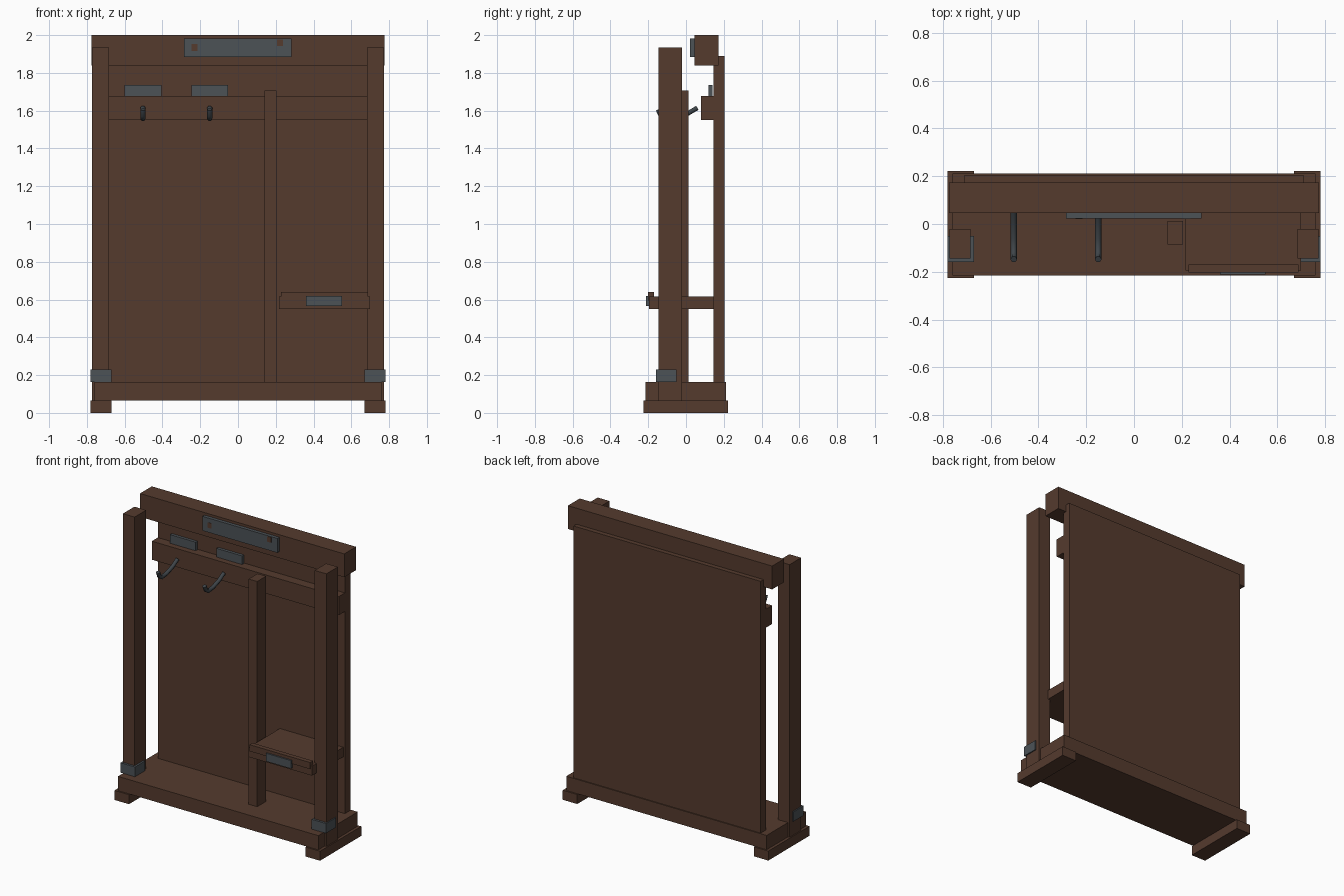
import bpy
from mathutils import Vector

if "Cube" in bpy.data.objects:
    bpy.data.objects.remove(bpy.data.objects["Cube"], do_unlink=True)


def material(name, color):
    m = bpy.data.materials.new(name)
    m.use_nodes = True
    m.diffuse_color = (*color, 1)
    bsdf = next(n for n in m.node_tree.nodes if n.type == 'BSDF_PRINCIPLED')
    bsdf.inputs["Base Color"].default_value = (*color, 1)
    return m


wood = material("dark wood", (0.09, 0.043, 0.027))
metal = material("grey metal", (0.072, 0.084, 0.094))
iron = material("dark iron", (0.05, 0.06, 0.068))


def box(name, xs, ys, zs, mat):
    """Axis-aligned block given by its extent along each axis."""
    bpy.ops.mesh.primitive_cube_add(size=1)
    ob = bpy.context.object
    ob.name = name
    ob.location = [(a + b) / 2 for a, b in (xs, ys, zs)]
    ob.scale = [b - a for a, b in (xs, ys, zs)]
    bpy.ops.object.transform_apply(location=True, rotation=False, scale=True)
    ob.data.materials.append(mat)
    return ob


# Base
box("base_board", (-0.76, 0.76), (-0.215, 0.212), (0.065, 0.163), wood)

# Feet, front posts and metal post shoes, one of each per side
for side, s in (("left", 1), ("right", -1)):
    def pair(name, inner, outer, ys, zs, mat):
        box(f"{side}_{name}", sorted((s * inner, s * outer)), ys, zs, mat)
    pair("foot", 0.67, 0.78, (-0.225, 0.222), (0, 0.065), wood)
    pair("front_post", 0.683, 0.772, (-0.145, -0.02), (0.065, 1.935), wood)
    pair("post_shoe", 0.67, 0.78, (-0.16, -0.05), (0.163, 0.23), metal)

# Back panel, top beam and hook rail
box("back_panel", (-0.71, 0.71), (0.145, 0.205), (0.163, 1.89), wood)
box("top_beam", (-0.775, 0.775), (0.045, 0.173), (1.84, 2.0), wood)
box("hook_rail", (-0.71, 0.71), (0.08, 0.146), (1.55, 1.677), wood)

# Divider post
box("divider_post", (0.14, 0.205), (-0.085, 0.012), (0.163, 1.708), wood)

# Small shelf with lip and label plate
box("shelf", (0.216, 0.698), (-0.195, 0.146), (0.55, 0.615), wood)
box("shelf_lip", (0.228, 0.688), (-0.202, -0.17), (0.595, 0.64), wood)
box("shelf_plate", (0.36, 0.55), (-0.212, -0.194), (0.565, 0.62), metal)

# Plates on the beam and above the hooks
box("beam_plate", (-0.285, 0.283), (0.022, 0.046), (1.885, 1.983), metal)
for x, z in ((-0.23, 1.935), (0.222, 1.96)):
    box("plate_spot", (x - 0.015, x + 0.015), (0.02, 0.024), (z - 0.018, z + 0.018), wood)
for x in (-0.503, -0.15):
    box("hook_plate", (x - 0.097, x + 0.097), (0.12, 0.14), (1.677, 1.736), metal)

# Coat hooks swept along a bent path
for x in (-0.503, -0.15):
    curve = bpy.data.curves.new("coat_hook", 'CURVE')
    curve.dimensions = '3D'
    curve.bevel_depth = 0.014
    curve.bevel_resolution = 1
    curve.use_fill_caps = True
    path = ((0.06, 1.615), (0.01, 1.585), (-0.06, 1.562), (-0.11, 1.558), (-0.135, 1.575), (-0.148, 1.606))
    spline = curve.splines.new('POLY')
    spline.points.add(len(path) - 1)
    for p, (y, z) in zip(spline.points, path):
        p.co = (x, y, z, 1)
    hook = bpy.data.objects.new("coat_hook", curve)
    bpy.context.collection.objects.link(hook)
    curve.materials.append(iron)
